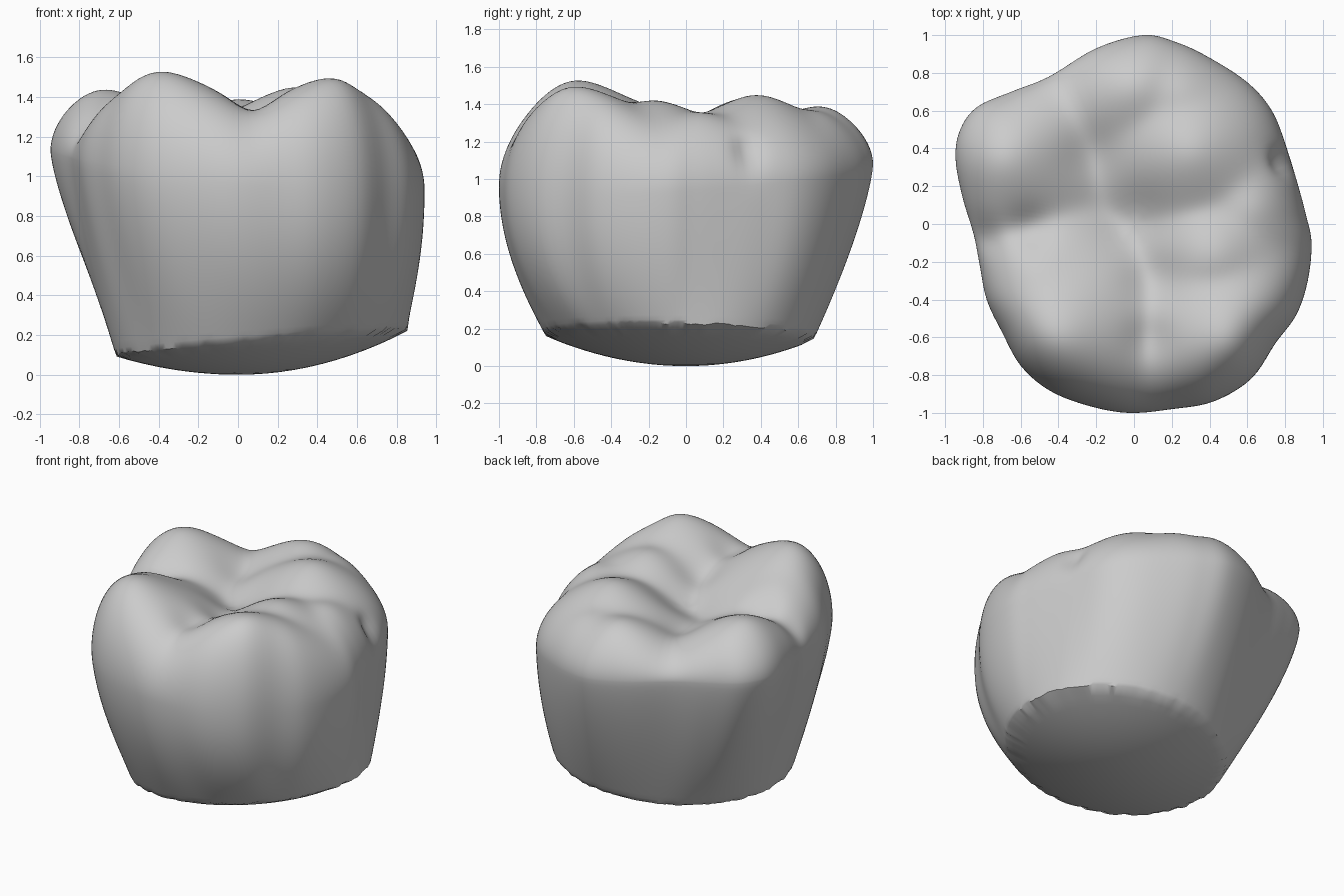
import bpy
import math
import random
from mathutils import Vector

random.seed(4)
if "Cube" in bpy.data.objects:
    bpy.data.objects.remove(bpy.data.objects["Cube"], do_unlink=True)

# Widest outline of the crown, anticlockwise from the left side
OUTLINE = [(.91, .05), (.87, .2), (.81, .4), (.73, .6), (.6, .75), (.4, .88),
           (.23, .96), (.05, 1), (-.2, .93), (-.45, .78), (-.65, .7),
           (-.83, .62), (-.92, .5), (-.945, .35), (-.91, .15), (-.85, -.05),
           (-.82, -.2), (-.78, -.4), (-.7, -.57), (-.6, -.75), (-.45, -.88),
           (-.25, -.96), (-.03, -1), (.2, -.98), (.42, -.94), (.62, -.82),
           (.75, -.63), (.86, -.48), (.92, -.3), (.94, -.1)]
# Cusps of the chewing surface: x, y, height
CUSPS = [(-.42, -.62, 1.55), (-.52, -.3, 1.4), (.52, -.64, 1.53),
         (.42, -.17, 1.42), (.62, .08, 1.36), (.3, .38, 1.45),
         (0, .74, 1.4), (.24, .7, 1.37), (-.7, .35, 1.45), (.55, .5, 1.26)]
# Pits and grooves: x, y, depth, radius
PITS = [(0, .04, .06, .2), (.1, -.28, .04, .14), (.08, -.6, .03, .12),
        (-.55, -.04, .04, .12), (-.25, .36, .03, .15), (-.8, -.08, .04, .1)]
STEPS, WALL, TOP, BOTTOM = 5, 28, 44, 12


def smooth_loop(points):
    """Closed Catmull-Rom loop through the given points."""
    result = []
    n = len(points)
    for i in range(n):
        a, b, c, d = (Vector(points[(i + k) % n]) for k in (-1, 0, 1, 2))
        for s in range(STEPS):
            t = s / STEPS
            result.append(0.5 * (2 * b + (c - a) * t
                                 + (2 * a - 5 * b + 4 * c - d) * t ** 2
                                 + (3 * b - a - 3 * c + d) * t ** 3))
    return result


def chewing_height(p):
    """Smooth maximum of rounded cones, lowered by the pits."""
    total = 0
    for x, y, h in CUSPS:
        reach = math.sqrt((p.x - x) ** 2 + (p.y - y) ** 2 + .02) - .141
        total += math.exp(38 * (h - .56 * reach))
    z = math.log(total) / 38
    for x, y, depth, r in PITS:
        z -= depth * math.exp(-((p.x - x) ** 2 + (p.y - y) ** 2) / r ** 2)
    return z


def base_point(p):
    """Point of the slightly skewed neck outline in the direction of p."""
    a = math.atan2(p.y, p.x)
    r = 1 + .05 * math.sin(2 * a)
    return Vector((.12 + .73 * r * math.cos(a), -.035 + .715 * r * math.sin(a)))


def bulge_height(p):
    return 1.02 - .09 * p.x + .06 * p.y


def dimple(v):
    """Small dent and fold on the side wall."""
    d = v - Vector((.77, .33, 1.13))
    amount = .045 * math.exp(-(d.x ** 2 + d.y ** 2 + d.z ** 2 / 3) / .005)
    return v - Vector((.9, .3, 0)) * amount


outline = smooth_loop(OUTLINE)
base = [base_point(p) for p in outline]
rim = [.145 + .09 * b.x - .025 * b.y for b in base]
count = len(outline)
rings = []

# Domed underside, from the centre out to the rim
for k in range(1, BOTTOM):
    s = k / BOTTOM
    rings.append([Vector((b.x * s, b.y * s, z * s * s)) for b, z in zip(base, rim)])

# Flaring side wall, from the slightly ragged rim up to the bulge
for k in range(WALL):
    t = k / WALL
    ring = []
    for p, b, z in zip(outline, base, rim):
        fullness = max(1.35, 1.6 + .45 * p.x - .3 * p.y)
        q = b.lerp(p, 1 - (1 - t) ** fullness)
        ragged = random.uniform(0, .015) if k == 0 else 0
        ring.append(Vector((q.x, q.y, z + ragged + (bulge_height(p) - z) * t)))
    rings.append(ring)

# Rounded shoulder and chewing surface, in to the centre
for k in range(TOP):
    s = math.cos(k / TOP * math.pi / 2) ** .8
    rise = math.sqrt(max(0, 1 - s ** 8))
    ring = []
    for p in outline:
        q = p * s
        low = bulge_height(p)
        ring.append(Vector((q.x, q.y, low + (chewing_height(q) - low) * rise)))
    rings.append(ring)

# Join the rings into one closed skin
verts = [dimple(v) for ring in rings for v in ring]
faces = []
for r in range(len(rings) - 1):
    for i in range(count):
        j = (i + 1) % count
        faces.append((r * count + i, r * count + j,
                      (r + 1) * count + j, (r + 1) * count + i))
bottom_centre = len(verts)
top_centre = bottom_centre + 1
verts += [Vector((0, 0, 0)), Vector((0, 0, chewing_height(Vector((0, 0)))))]
last = (len(rings) - 1) * count
for i in range(count):
    j = (i + 1) % count
    faces.append((bottom_centre, j, i))
    faces.append((top_centre, last + i, last + j))

mesh = bpy.data.meshes.new("molar_crown")
mesh.from_pydata(verts, [], faces)
mesh.update()
crown = bpy.data.objects.new("molar_crown", mesh)
bpy.context.collection.objects.link(crown)

# Plain grey enamel
enamel = bpy.data.materials.new("grey_enamel")
enamel.use_nodes = True
grey = (.6, .6, .6, 1)
enamel.diffuse_color = grey
enamel.node_tree.nodes["Principled BSDF"].inputs["Base Color"].default_value = grey
mesh.materials.append(enamel)

# Smooth skin with a crisp neck edge
bpy.ops.object.select_all(action='DESELECT')
crown.select_set(True)
bpy.context.view_layer.objects.active = crown
bpy.ops.object.shade_smooth_by_angle(angle=math.radians(40))
